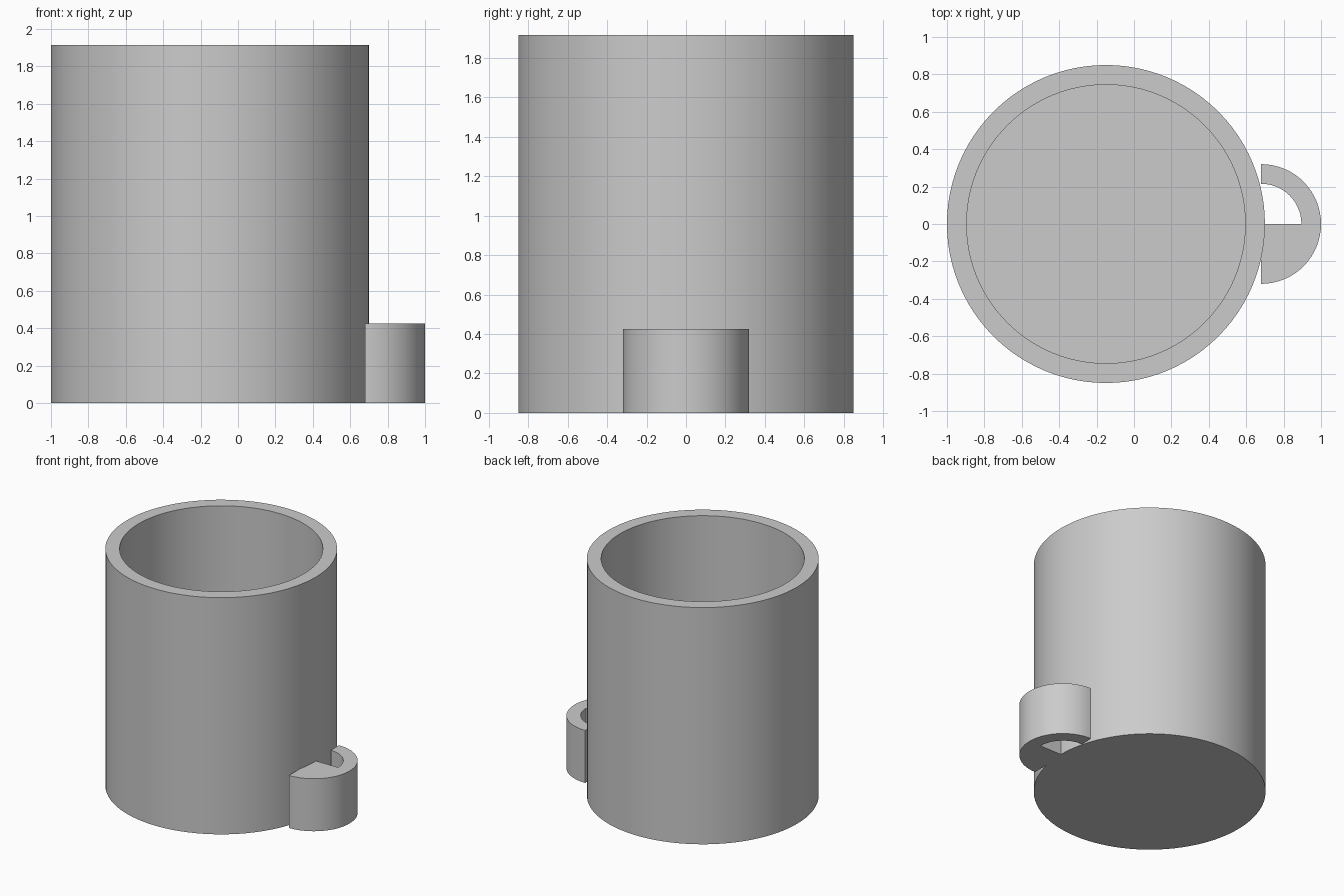
import bpy
import math

cube = bpy.data.objects.get("Cube")
if cube:
    bpy.data.objects.remove(cube, do_unlink=True)

GREY = (0.6, 0.6, 0.6, 1)
grey = bpy.data.materials.new("plain_grey")
grey.use_nodes = True
grey.diffuse_color = GREY
grey.node_tree.nodes["Principled BSDF"].inputs["Base Color"].default_value = GREY


def add_object(name, verts, faces, location):
    mesh = bpy.data.meshes.new(name)
    mesh.from_pydata(verts, [], faces)
    mesh.materials.append(grey)
    obj = bpy.data.objects.new(name, mesh)
    obj.location = location
    bpy.context.collection.objects.link(obj)
    bpy.ops.object.select_all(action="DESELECT")
    obj.select_set(True)
    bpy.context.view_layer.objects.active = obj
    bpy.ops.object.shade_smooth_by_angle(angle=math.radians(30))
    return obj


def arc(radius, start, end, steps):
    angles = [math.radians(start + (end - start) * i / steps) for i in range(steps + 1)]
    return [(radius * math.cos(a), radius * math.sin(a)) for a in angles]


def lathe(name, profile, location, sides=96):
    """Revolve a profile of (radius, height) rings, capped at both ends."""
    verts = [(x, y, z) for r, z in profile for x, y in arc(r, 0, 360, sides)[:-1]]
    faces = [tuple(reversed(range(sides)))]
    for ring in range(len(profile) - 1):
        a, b = ring * sides, (ring + 1) * sides
        for i in range(sides):
            j = (i + 1) % sides
            faces.append((a + i, a + j, b + j, b + i))
    faces.append(tuple(range(len(verts) - sides, len(verts))))
    return add_object(name, verts, faces, location)


def extrude(name, outline, height, location):
    """Raise a counter-clockwise outline into a prism."""
    n = len(outline)
    verts = [(x, y, z) for z in (0, height) for x, y in outline]
    faces = [tuple(reversed(range(n))), tuple(range(n, 2 * n))]
    faces += [(i, (i + 1) % n, (i + 1) % n + n, i + n) for i in range(n)]
    return add_object(name, verts, faces, location)


# Cup: outer wall, flat rim, inner wall and floor
OUTER, INNER, HEIGHT, FLOOR = 0.85, 0.745, 1.915, 0.105
lathe("cup_body", [(OUTER, 0), (OUTER, HEIGHT), (INNER, HEIGHT), (INNER, FLOOR)],
      (-0.15, 0, 0))

# Handle: half disc at the cup's side, hollowed only in its rear quarter
handle_outline = arc(0.32, -90, 90, 32) + arc(0.215, 90, 0, 16) + [(0, 0)]
extrude("handle", handle_outline, 0.425, (0.68, 0, 0))
